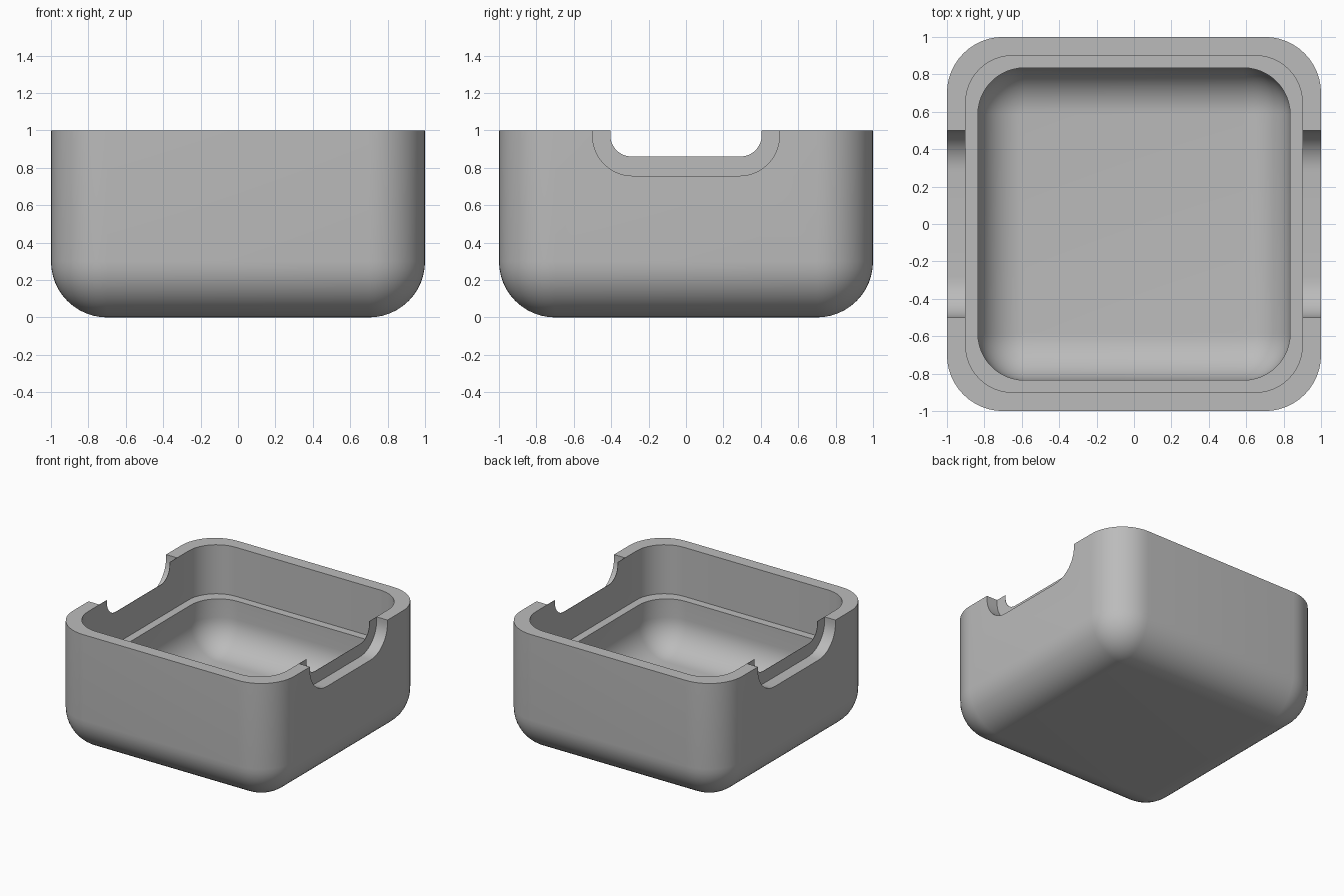
import bpy, bmesh, math

if "Cube" in bpy.data.objects:
    bpy.data.objects.remove(bpy.data.objects["Cube"])

SEG = 12  # segments per rounded corner


def ring(half, radius, z):
    """Points of a rounded square at height z."""
    pts = []
    c = half - radius
    for k, (sx, sy) in enumerate([(1, 1), (-1, 1), (-1, -1), (1, -1)]):
        for i in range(SEG + 1):
            a = math.pi / 2 * (k + i / SEG)
            pts.append((sx * c + radius * math.cos(a), sy * c + radius * math.sin(a), z))
    return pts


def fillet(half, radius, floor):
    """Rings of a ball-cornered bottom, from the floor up to the straight wall."""
    out = []
    for i in range(SEG + 1):
        t = math.pi / 2 * (1 - i / SEG)
        out.append(ring(half - radius * (1 - math.cos(t)), radius * math.cos(t),
                        floor + radius * (1 - math.sin(t))))
    return out


def finish(name, bm):
    bmesh.ops.remove_doubles(bm, verts=bm.verts, dist=1e-5)
    bmesh.ops.recalc_face_normals(bm, faces=bm.faces)
    me = bpy.data.meshes.new(name)
    bm.to_mesh(me)
    bm.free()
    ob = bpy.data.objects.new(name, me)
    bpy.context.collection.objects.link(ob)
    return ob


# Tray body: outer shell, rim, upper recess, ledge and rounded cavity in one loft
rings = fillet(1.0, 0.3, 0.0) + [ring(1.0, 0.3, 1.0), ring(0.9, 0.25, 1.0),
                                 ring(0.9, 0.25, 0.6), ring(0.835, 0.25, 0.6)]
rings += reversed(fillet(0.835, 0.25, 0.2))
bm = bmesh.new()
loops = [[bm.verts.new(p) for p in r] for r in rings]
for a, b in zip(loops, loops[1:]):
    n = len(a)
    for i in range(n):
        j = (i + 1) % n
        bm.faces.new((a[i], a[j], b[j], b[i]))
bm.faces.new(loops[0])
bm.faces.new(loops[-1])
tray = finish("tray_body", bm)


def notch(half, bottom, radius, x0, x1):
    """Prism along x with rounded lower corners, open above the rim."""
    prof = [(half, 1.2)]
    for s in (1, -1):
        arc = [(s * (half - radius + radius * math.cos(t)), bottom + radius - radius * math.sin(t))
               for t in [math.pi / 2 * i / SEG for i in range(SEG + 1)]]
        prof += arc if s == 1 else arc[::-1]
    prof.append((-half, 1.2))
    bm = bmesh.new()
    ends = [[bm.verts.new((x, y, z)) for y, z in prof] for x in (x0, x1)]
    bm.faces.new(ends[0])
    bm.faces.new(ends[1])
    for i in range(len(prof)):
        j = (i + 1) % len(prof)
        bm.faces.new((ends[0][i], ends[0][j], ends[1][j], ends[1][i]))
    return finish("notch_cutter", bm)


# Side notches: wide outer cut leaving a thin lip, narrower cut right through
bpy.context.view_layer.objects.active = tray
for s in (1, -1):
    for cutter in (notch(0.5, 0.757, 0.215, s * 0.903, s * 1.1),
                   notch(0.405, 0.86, 0.115, s * 0.85, s * 1.15)):
        mod = tray.modifiers.new("notch", 'BOOLEAN')
        mod.operation = 'DIFFERENCE'
        mod.solver = 'EXACT'
        mod.object = cutter
        bpy.ops.object.modifier_apply(modifier=mod.name)
        bpy.data.objects.remove(cutter)

# Material and shading
grey = bpy.data.materials.new("light_grey")
grey.diffuse_color = (0.5, 0.5, 0.5, 1)
grey.use_nodes = True
grey.node_tree.nodes["Principled BSDF"].inputs["Base Color"].default_value = grey.diffuse_color
tray.data.materials.clear()
tray.data.materials.append(grey)
tray.select_set(True)
bpy.ops.object.shade_smooth_by_angle(angle=math.radians(30))
